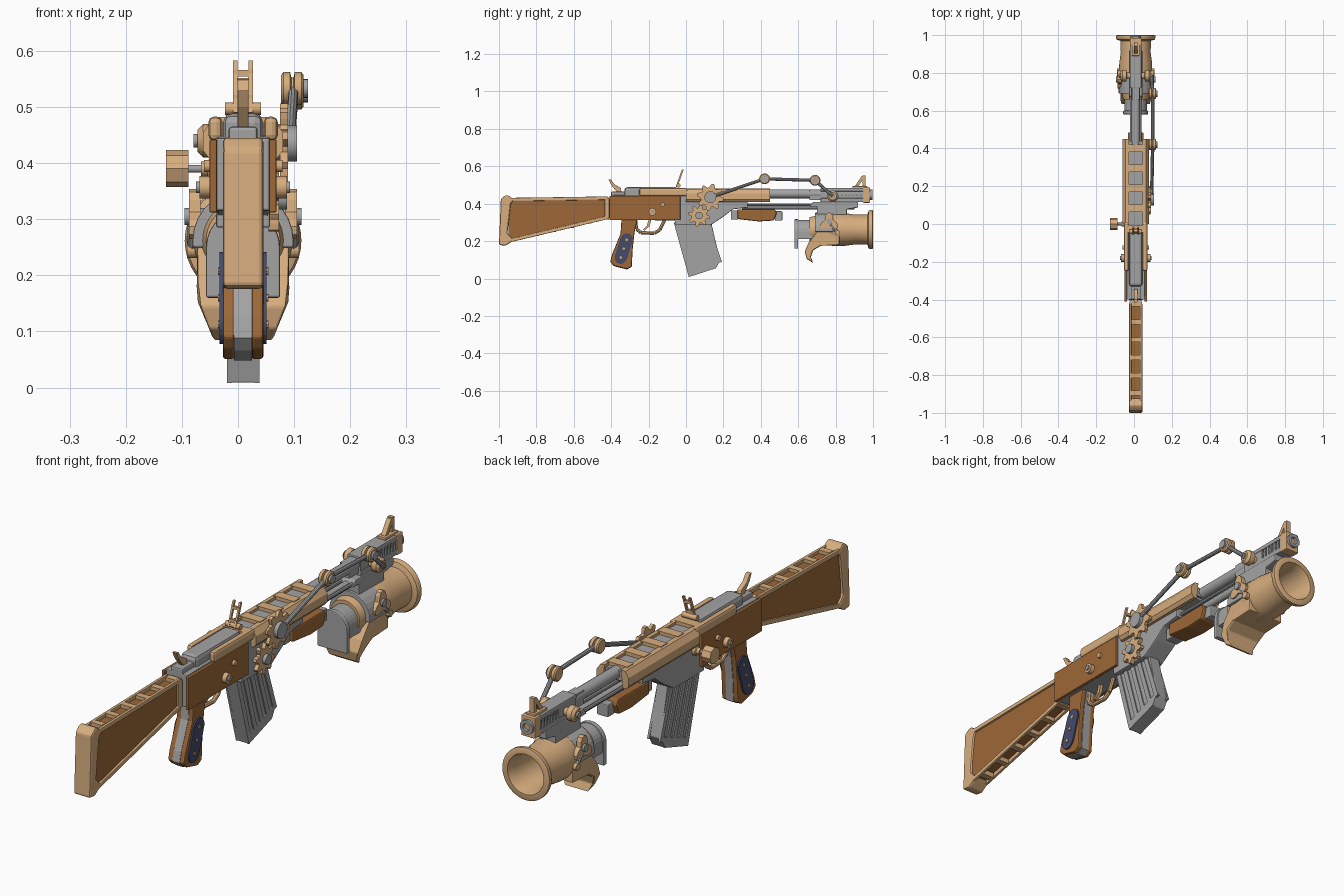
import bpy, bmesh, math
from mathutils import Vector

cube = bpy.data.objects.get("Cube")
if cube:
    bpy.data.objects.remove(cube, do_unlink=True)

CX = 0.009  # centre plane of the body
SIDES = ((-1, "right"), (1, "left"))


def material(name, rgb):
    m = bpy.data.materials.new(name)
    m.use_nodes = True
    m.diffuse_color = (*rgb, 1)
    m.node_tree.nodes["Principled BSDF"].inputs["Base Color"].default_value = (*rgb, 1)
    return m


TAN = material("tan brass", (0.68, 0.42, 0.21))
WOOD = material("brown wood", (0.34, 0.14, 0.04))
STEEL = material("grey steel", (0.37, 0.37, 0.37))
BLUE = material("navy inlay", (0.06, 0.07, 0.14))


def finish(name, bm, mat, bevel=0, smooth=False):
    bmesh.ops.recalc_face_normals(bm, faces=bm.faces)
    me = bpy.data.meshes.new(name)
    bm.to_mesh(me)
    bm.free()
    ob = bpy.data.objects.new(name, me)
    ob.location.x = CX
    bpy.context.collection.objects.link(ob)
    me.materials.append(mat)
    if bevel:
        mod = ob.modifiers.new("Bevel", "BEVEL")
        mod.width, mod.segments, mod.limit_method = bevel, 2, "ANGLE"
    if smooth:
        bpy.ops.object.select_all(action="DESELECT")
        ob.select_set(True)
        bpy.context.view_layer.objects.active = ob
        bpy.ops.object.shade_smooth_by_angle(angle=math.radians(35))
    return ob


def prism(name, pts, a, b, mat, axis="x", bevel=0):
    """Extrude a (y, z) outline along x, or an (x, z) outline along y."""
    bm = bmesh.new()
    place = (lambda p, t: (t, p[0], p[1])) if axis == "x" else (lambda p, t: (p[0], t, p[1]))
    lo, hi = ([bm.verts.new(place(p, t)) for p in pts] for t in (a, b))
    bm.faces.new(lo)
    bm.faces.new(hi)
    for i in range(len(pts)):
        j = (i + 1) % len(pts)
        bm.faces.new((lo[i], lo[j], hi[j], hi[i]))
    return finish(name, bm, mat, bevel)


def box(name, x, y, z, mat, bevel=0):
    return prism(name, [(y[0], z[0]), (y[1], z[0]), (y[1], z[1]), (y[0], z[1])], *x, mat, bevel=bevel)


def lathe(name, start, end, profile, mat, seg=24):
    """Revolve (distance, radius) points about the line from start to end."""
    bm = bmesh.new()
    start = Vector(start)
    d = (Vector(end) - start).normalized()
    q = d.to_track_quat("Z", "Y")
    rings = []
    for h, r in profile:
        rings.append([bm.verts.new(start + q @ Vector((r * math.cos(2 * math.pi * i / seg),
                      r * math.sin(2 * math.pi * i / seg), h))) for i in range(seg)])
    for r0, r1 in zip(rings, rings[1:]):
        for i in range(seg):
            j = (i + 1) % seg
            bm.faces.new((r0[i], r0[j], r1[j], r1[i]))
    bm.faces.new(rings[0])
    bm.faces.new(rings[-1])
    return finish(name, bm, mat, smooth=seg > 8)


def rod(name, p, q, r, mat, seg=16):
    return lathe(name, p, q, [(0, r), ((Vector(q) - Vector(p)).length, r)], mat, seg)


def wheel(name, y, z, x0, x1, r, mat, teeth, depth, square=True):
    """Toothed or lobed disc facing sideways."""
    pts = []
    for i in range(teeth * 8):
        a = 2 * math.pi * i / (teeth * 8)
        w = math.cos(teeth * a + 1.57)
        k = max(-1, min(1, w * 3)) if square else w
        pts.append((y + (r + depth * k) * math.cos(a), z + (r + depth * k) * math.sin(a)))
    return prism(name, pts, x0, x1, mat)


# Stock: wooden core, brass butt, and open ladder rails above and below
prism("stock_core", [(-.95, .21), (-.95, .42), (-.42, .42), (-.42, .33)], -.027, .027, WOOD)
prism("stock_butt", [(-1, .18), (-.99, .425), (-.965, .445), (-.95, .445), (-.92, .42), (-.937, .4),
                     (-.955, .24), (-.92, .205), (-.965, .175)], -.036, .036, TAN, bevel=.008)
box("stock_neck", (-.034, .034), (-.435, -.41), (.32, .432), TAN, .004)
for s, side in SIDES:
    for label, z0, z1 in (("top", .422, .43), ("bottom", .203, .326)):
        prism(f"stock_{label}_rail_{side}", [(-.94, z0 - .009), (-.42, z1 - .009), (-.42, z1 + .009),
              (-.94, z0 + .009)], s * .023, s * .035, TAN, bevel=.003)
for i in range(6):
    y = -.425 - .094 * i
    box(f"stock_top_rung_{i}", (-.024, .024), (y - .013, y + .013), (.412, .434), TAN)
    z = .326 + (y + .42) * .2365
    box(f"stock_bottom_rung_{i}", (-.024, .024), (y - .013, y + .013), (z - .009, z + .012), TAN)

# Receiver with wooden cheeks
prism("receiver", [(-.4, .315), (-.06, .31), (-.06, .285), (.13, .285), (.2, .33), (.25, .37), (.33, .38),
                   (.33, .42), (.43, .42), (.43, .46), (-.4, .445)], -.048, .048, STEEL, bevel=.004)
box("bolt_cover", (-.036, .036), (-.33, -.04), (.43, .488), STEEL, .016)
box("receiver_tail", (-.026, .026), (-.4, -.32), (.43, .465), STEEL, .006)
for s, side in SIDES:
    box(f"receiver_cheek_{side}", (s * .046, s * .06), (-.41, -.03), (.312, .442), WOOD, .003)
    rod(f"cheek_knob_{side}", (s * .055, -.18, .357), (s * .078, -.18, .357), .02, TAN)
    rod(f"cheek_pin_{side}", (s * .07, -.18, .357), (s * .084, -.18, .357), .01, STEEL)
    rod(f"cheek_bolt_{side}", (s * .055, -.125, .395), (s * .07, -.125, .395), .011, TAN)
    box(f"cover_rail_{side}", (s * .037, s * .062), (-.25, .01), (.44, .483), TAN, .01)
    prism(f"cover_side_{side}", [(s * .036, .48), (s * .055, .478), (s * .071, .455), (s * .071, .422),
          (s * .06, .408), (s * .045, .408)], 0, .45, TAN, "y")
# Ladder top cover
box("cover_infill", (-.04, .04), (-.04, .44), (.43, .468), STEEL)
for i in range(5):
    y = -.03 + .1065 * i
    box(f"cover_rung_{i}", (-.045, .045), (y - .014, y + .026), (.45, .482), TAN)

# Hammer and rear sight
prism("hammer", [(-.36, .45), (-.4, .5), (-.415, .53), (-.4, .528), (-.385, .505), (-.35, .485), (-.34, .45)],
      -.01, .01, TAN, bevel=.002)
rod("rear_sight_hinge", (-.032, -.04, .497), (.032, -.04, .497), .011, TAN)
for s, side in SIDES:
    prism(f"rear_sight_post_{side}", [(-.055, .49), (-.045, .49), (-.012, .583), (-.022, .583)],
          s * .01, s * .018, TAN)
for z in (.515, .56):
    y = -.05 + (z - .49) * .355
    box("rear_sight_bar", (-.017, .017), (y - .005, y + .005), (z - .006, z + .006), TAN)

# Pistol grip, trigger and guard
grip = [(-.345, .315), (-.26, .315), (-.275, .25), (-.285, .16), (-.29, .065), (-.315, .05), (-.385, .068),
        (-.405, .09), (-.395, .13), (-.35, .24)]
for s, side in SIDES:
    prism(f"grip_wood_{side}", grip, s * .015, s * .036, WOOD, bevel=.005)
    ca, sa = math.cos(1.25), math.sin(1.25)
    oval = []
    for i in range(20):
        a = 2 * math.pi * i / 20
        u = .043 * (1 if math.cos(a) > 0 else -1) + .042 * math.cos(a)
        v = .034 * math.sin(a)
        oval.append((-.333 + u * ca - v * sa, .16 + u * sa + v * ca))
    prism(f"grip_inlay_{side}", oval, s * .034, s * .042, BLUE)
    for k in (-1, 0, 1):
        y, z = -.333 + k * .05 * ca, .16 + k * .05 * sa
        rod(f"grip_stud_{side}", (s * .04, y, z), (s * .045, y, z), .007, TAN, 8)
prism("grip_spine", [(y, z - .002) for y, z in grip], -.016, .016, STEEL)
guard = [(-.27, .31), (-.265, .265), (-.24, .245), (-.17, .242), (-.14, .26), (-.115, .312)]
for p, q in zip(guard, guard[1:]):
    rod("trigger_guard", (0, *p), (0, *q), .009, TAN, 8)
prism("trigger", [(-.2, .315), (-.21, .28), (-.23, .26), (-.22, .257), (-.195, .28), (-.185, .315)],
      -.007, .007, TAN)

# Magazine with raised slanted ribs
prism("magazine", [(-.065, .3), (.015, .008), (.16, .055), (.185, .1), (.16, .19), (.135, .3)],
      -.024, .024, STEEL, bevel=.003)
for s, side in SIDES:
    for i in range(5):
        y = -.063 + i * .0415
        prism(f"magazine_rib_{side}_{i}", [(y, .29), (y + .069, .04 + i * .011), (y + .089, .045 + i * .011),
              (y + .022, .29)], s * .02, s * .029, STEEL)
    prism(f"magazine_foot_{side}", [(.006, .04), (.015, .008), (.16, .055), (.185, .1), (.17, .1)],
          s * .02, s * .029, STEEL)

# Wooden fore grip, barrels and rods
prism("fore_grip", [(.275, .37), (.275, .318), (.39, .305), (.47, .31), (.485, .35), (.475, .372)],
      -.042, .042, WOOD, bevel=.006)
box("fore_grip_rear_cap", (-.028, .028), (.24, .28), (.315, .365), STEEL, .004)
box("fore_grip_front_cap", (-.025, .025), (.475, .515), (.31, .36), STEEL, .004)
rod("upper_barrel", (0, .42, .453), (0, .98, .453), .024, STEEL)
rod("lower_barrel", (0, .3, .385), (0, .9, .385), .016, STEEL)
for s, side in SIDES:
    rod(f"guide_rod_{side}", (s * .024, .3, .395), (s * .024, .8, .395), .007, STEEL, 8)

# Slotted muzzle block with front sight
box("muzzle_core", (-.02, .02), (.66, .97), (.42, .475), STEEL)
for label, z0, z1 in (("lower", .408, .43), ("upper", .466, .484)):
    box(f"muzzle_{label}_bar", (-.03, .03), (.72, .97), (z0, z1), STEEL, .003)
for i in range(7):
    y = .82 + i * .02
    box(f"muzzle_rib_{i}", (-.028, .028), (y, y + .01), (.425, .47), STEEL)
box("muzzle_rear_block", (-.028, .028), (.72, .82), (.425, .47), STEEL)
box("muzzle_cap", (-.031, .031), (.945, .985), (.405, .487), TAN, .004)
lathe("muzzle_ring", (0, .97, .448), (0, 1, .448), [(0, .028), (.026, .028), (.026, .015), (.005, .014)], STEEL)
box("front_sight_base", (-.02, .02), (.89, .97), (.482, .494), TAN, .003)
prism("front_sight_ramp", [(.9, .49), (.94, .548), (.955, .552), (.95, .535), (.92, .49)], -.01, .01, TAN)
box("front_sight_post", (-.01, .01), (.945, .96), (.49, .552), TAN)
for s, side in SIDES:
    lathe(f"muzzle_knob_{side}", (s * .025, .785, .44), (s * .1, .785, .44),
          [(0, .016), (.022, .016), (.024, .03), (.046, .03), (.056, .02)], TAN)
    rod(f"muzzle_knob_pin_{side}", (s * .07, .785, .44), (s * .088, .785, .44), .012, STEEL)

# Launcher: brass bell, steel sleeve and breech, lower hook
lathe("launcher_bell", (0, .66, .262), (0, 1, .262),
      [(0, .066), (.06, .078), (.13, .088), (.19, .087), (.25, .079), (.31, .081), (.316, .1), (.325, .104),
       (.337, .104), (.34, .098), (.34, .08), (.3, .07), (.06, .066)], TAN, 40)


def arch(w, low, mid, rise):
    return [(-w, low)] + [(-w * math.cos(math.pi * i / 14), mid + rise * math.sin(math.pi * i / 14))
                          for i in range(15)] + [(w, low)]


prism("breech_plate", arch(.066, .16, .25, .067), .58, .6, STEEL, "y", .004)
prism("breech_body", arch(.06, .21, .25, .064), .595, .72, STEEL, "y", .004)
prism("launcher_sleeve", arch(.09, .25, .262, .09), .69, .79, STEEL, "y", .003)
prism("launcher_mount", [(.68, .41), (.66, .385), (.7, .385), (.7, .34), (.86, .34), (.86, .37), (.92, .38),
                         (.92, .41)], -.035, .035, STEEL, bevel=.004)
hook = prism("launcher_hook", [(.7, .25), (.655, .19), (.635, .145), (.645, .105), (.68, .083), (.668, .115),
                               (.68, .15), (.72, .175), (.82, .18), (.82, .25)], -1, 1, TAN, bevel=.004)
for v in hook.data.vertices:
    v.co.x *= .052 + min(.03, max(0, v.co.z - .083) * .4)
for s, side in SIDES:
    wheel(f"launcher_clover_{side}", .765, .3, s * .076, s * .096, .04, TAN, 3, .014, False)
    rod(f"launcher_clover_pin_{side}", (s * .06, .765, .305), (s * .104, .765, .305), .015, STEEL)
    rod(f"launcher_arm_{side}", (s * .09, .765, .3), (s * .09, .81, .245), .009, STEEL, 8)
    rod(f"launcher_arm_stud_{side}", (s * .07, .81, .245), (s * .1, .81, .245), .014, TAN)

# Gears and the jointed linkage on the left side
wheel("upper_gear", .13, .435, .066, .08, .062, TAN, 8, .01)
rod("upper_gear_hub", (.05, .13, .435), (.096, .13, .435), .032, STEEL)
wheel("lower_gear", .07, .337, .045, .064, .05, TAN, 8, .009)
rod("lower_gear_hub", (.05, .07, .337), (.078, .07, .337), .02, STEEL)
joints = [(.084, .13, .435), (.09, .42, .533), (.09, .69, .525), (.084, .785, .44)]
for p, q in zip(joints, joints[1:]):
    rod("linkage_rod", p, q, .009, STEEL, 10)
for _, y, z in joints[1:3]:
    lathe("linkage_joint", (.068, y, z), (.11, y, z),
          [(0, .024), (.004, .029), (.016, .029), (.018, .02), (.022, .02), (.024, .029), (.036, .029), (.04, .024)], TAN)
    rod("linkage_joint_cap", (.1, y, z), (.116, y, z), .017, STEEL)

# Cocking handle on the right side
lathe("cocking_boss", (-.045, 0, .39), (-.08, 0, .39), [(0, .02), (.015, .018), (.018, .013), (.03, .013)], TAN)
rod("cocking_rod", (-.06, 0, .39), (-.1, 0, .39), .007, STEEL)
rod("cocking_handle", (-.097, 0, .39), (-.137, 0, .39), .033, TAN, 8)
